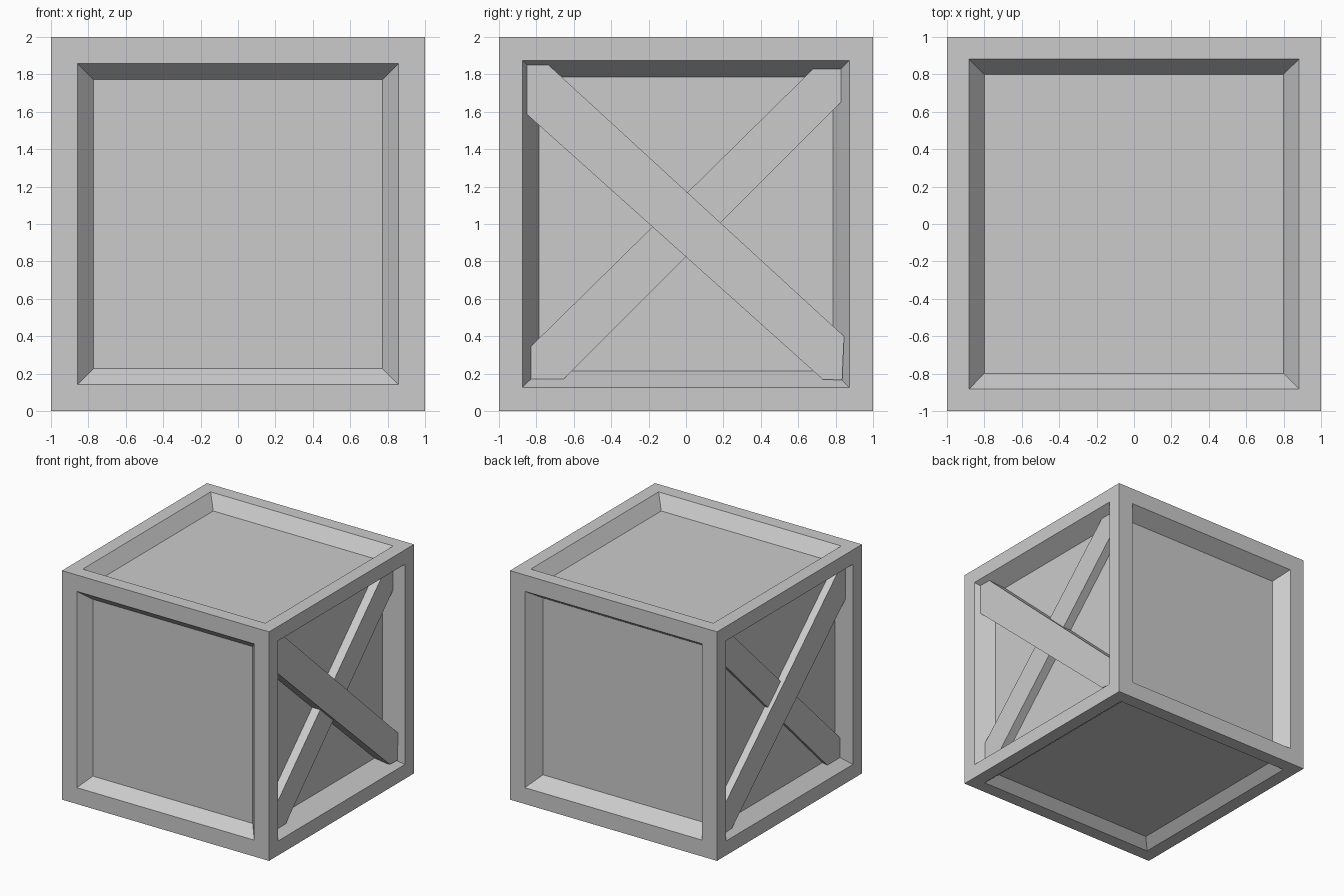
import bpy, bmesh

if "Cube" in bpy.data.objects:
    bpy.data.objects.remove(bpy.data.objects["Cube"])


def finish(bm, name):
    bmesh.ops.recalc_face_normals(bm, faces=bm.faces)
    mesh = bpy.data.meshes.new(name)
    bm.to_mesh(mesh)
    bm.free()
    obj = bpy.data.objects.new(name, mesh)
    bpy.context.collection.objects.link(obj)
    return obj


# Panel settings by face direction: frame width, slope width, panel depth
PANELS = {
    (0, -1, 0): (0.143, 0.085, 0.10),
    (0, 1, 0): (0.143, 0.085, 0.13),
    (1, 0, 0): (0.126, 0.087, 0.157),
    (-1, 0, 0): (0.126, 0.087, 0.11),
    (0, 0, 1): (0.118, 0.084, 0.112),
    (0, 0, -1): (0.118, 0.084, 0.07),
}

# Crate body: a cube with a sloped recess in each face
bm = bmesh.new()
bmesh.ops.create_cube(bm, size=2)
bmesh.ops.translate(bm, verts=bm.verts, vec=(0, 0, 1))
bm.normal_update()
for face in list(bm.faces):
    normal = face.normal.copy()
    frame, slope, depth = PANELS[tuple(round(c) for c in normal)]
    for width in (frame, slope):
        bmesh.ops.inset_individual(bm, faces=[face], thickness=width,
                                   use_even_offset=True)
    bmesh.ops.translate(bm, verts=face.verts, vec=-normal * depth)
finish(bm, "crate_body")


# Cross braces: plank outlines in (y, z) extruded from the panel outwards
UPPER = [(-0.86, 1.855), (-0.74, 1.855), (0.845, 0.40), (0.835, 0.165),
         (0.73, 0.17), (-0.855, 1.59)]
LOWER = [(-0.835, 0.34), (0.68, 1.83), (0.828, 1.83), (0.828, 1.65),
         (-0.665, 0.16), (-0.84, 0.165)]


def brace(name, outline, side, front_depth):
    back = 1 - PANELS[(side, 0, 0)][2] - 0.005
    bm = bmesh.new()
    face = bm.faces.new([bm.verts.new((side * back, y, z)) for y, z in outline])
    result = bmesh.ops.extrude_face_region(bm, geom=[face], use_keep_orig=True)
    verts = [g for g in result["geom"] if isinstance(g, bmesh.types.BMVert)]
    bmesh.ops.translate(bm, verts=verts,
                        vec=(side * (1 - front_depth - back), 0, 0))
    finish(bm, name)


for side, label in ((1, "right"), (-1, "left")):
    brace(f"{label}_outer_brace", UPPER, side, 0.045)
    brace(f"{label}_inner_brace", LOWER, side, 0.08)
